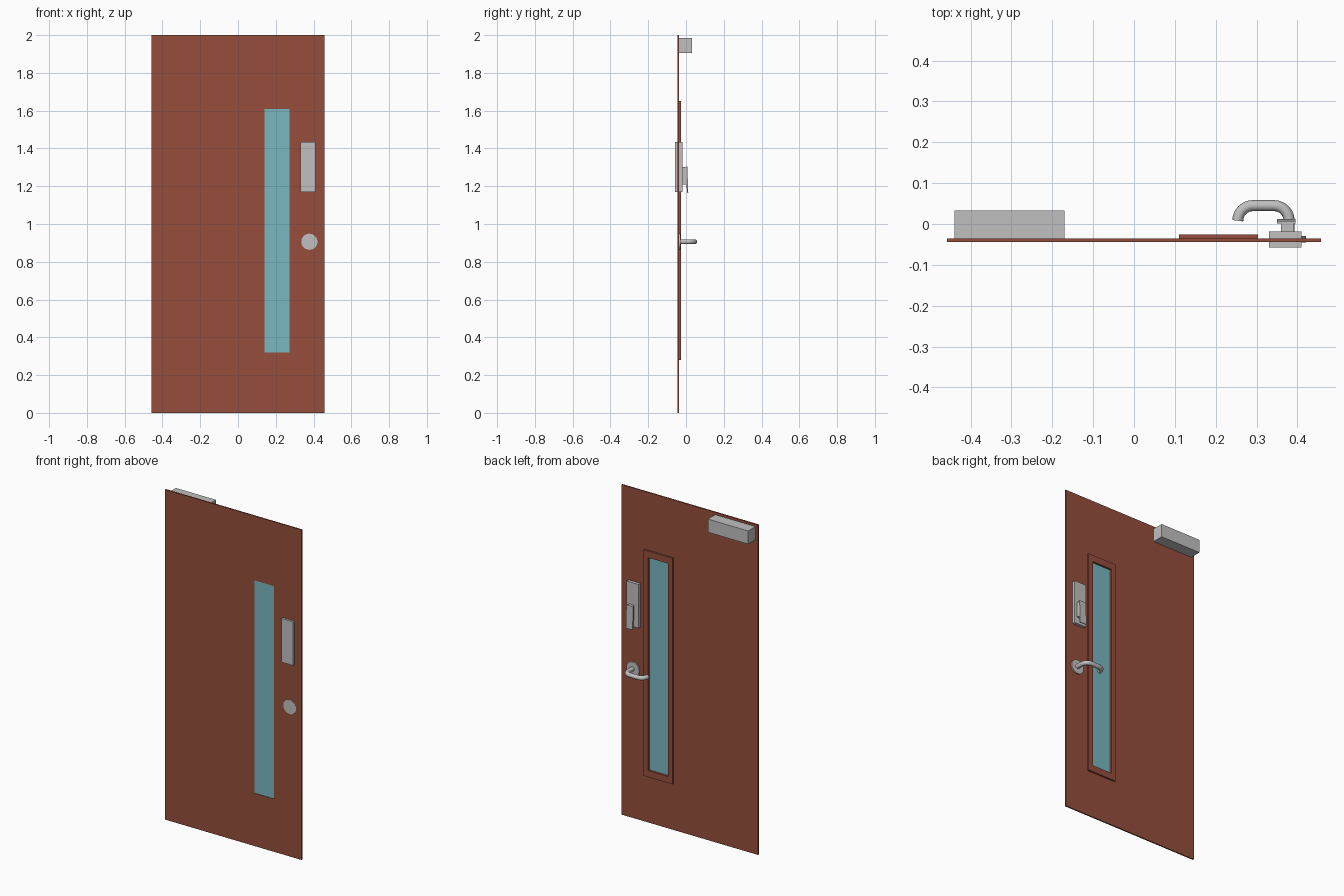
import bpy, bmesh, math
from mathutils import Matrix, Vector

cube = bpy.data.objects.get("Cube")
if cube:
    bpy.data.objects.remove(cube, do_unlink=True)


def material(name, rgb):
    mat = bpy.data.materials.new(name)
    mat.use_nodes = True
    mat.diffuse_color = (*rgb, 1)
    mat.node_tree.nodes["Principled BSDF"].inputs["Base Color"].default_value = (*rgb, 1)
    return mat


BROWN = material("red_brown_paint", (0.305, 0.076, 0.045))
GLASS = material("blue_glass", (0.188, 0.474, 0.527))
METAL = material("brushed_metal", (0.527, 0.527, 0.527))


def finish(name, bm, mat):
    bmesh.ops.recalc_face_normals(bm, faces=bm.faces)
    mesh = bpy.data.meshes.new(name)
    bm.to_mesh(mesh)
    bm.free()
    mesh.materials.append(mat)
    obj = bpy.data.objects.new(name, mesh)
    bpy.context.scene.collection.objects.link(obj)
    return obj


def smooth(obj):
    bpy.ops.object.select_all(action="DESELECT")
    obj.select_set(True)
    bpy.context.view_layer.objects.active = obj
    bpy.ops.object.shade_smooth_by_angle(angle=math.radians(40))


def box(name, xs, ys, zs, mat):
    bm = bmesh.new()
    lo, hi = Vector((xs[0], ys[0], zs[0])), Vector((xs[1], ys[1], zs[1]))
    size = Matrix.Diagonal((*(hi - lo), 1))
    bmesh.ops.create_cube(bm, size=1, matrix=Matrix.Translation((lo + hi) / 2) @ size)
    return finish(name, bm, mat)


def window_panel(name, xs, ys, zs, hole_x, hole_z, mat):
    """Flat slab with a rectangular opening, extruded along y."""
    bm = bmesh.new()
    rings = []
    for x, z in ((xs, zs), (hole_x, hole_z)):
        corners = ((x[0], z[0]), (x[1], z[0]), (x[1], z[1]), (x[0], z[1]))
        rings.append([bm.verts.new((a, ys[0], b)) for a, b in corners])
    outer, inner = rings
    faces = []
    for i in range(4):
        j = (i + 1) % 4
        faces.append(bm.faces.new((outer[i], outer[j], inner[j], inner[i])))
    extruded = bmesh.ops.extrude_face_region(bm, geom=faces, use_keep_orig=True)
    moved = [v for v in extruded["geom"] if isinstance(v, bmesh.types.BMVert)]
    bmesh.ops.translate(bm, verts=moved, vec=(0, ys[1] - ys[0], 0))
    return finish(name, bm, mat)


def side_profile(name, points, xs, mat):
    """Outline in the y-z plane, extruded along x."""
    bm = bmesh.new()
    face = bm.faces.new([bm.verts.new((xs[0], y, z)) for y, z in points])
    extruded = bmesh.ops.extrude_face_region(bm, geom=[face], use_keep_orig=True)
    moved = [v for v in extruded["geom"] if isinstance(v, bmesh.types.BMVert)]
    bmesh.ops.translate(bm, verts=moved, vec=(xs[1] - xs[0], 0, 0))
    return finish(name, bm, mat)


# Door leaf, raised window trim and glass
hole_x, hole_z = (0.14, 0.273), (0.32, 1.61)
window_panel("door_leaf", (-0.458, 0.458), (-0.044, -0.036), (0, 2), hole_x, hole_z, BROWN)
window_panel("window_trim", (0.11, 0.304), (-0.036, -0.026), (0.28, 1.65), hole_x, hole_z, BROWN)
box("window_glass", hole_x, (-0.041, -0.038), hole_z, GLASS)

# Door closer
box("door_closer", (-0.44, -0.17), (-0.036, 0.033), (1.905, 1.985), METAL)

# Lock body passing through the door, with its paddle on the back
box("lock_body", (0.33, 0.41), (-0.057, -0.018), (1.17, 1.435), METAL)
box("paddle_stem", (0.36, 0.392), (-0.018, 0.003), (1.21, 1.302), METAL)
side_profile("lock_paddle", [(0.001, 1.305), (0.007, 1.305), (0.012, 1.165),
                             (0.007, 1.165), (0.001, 1.21)], (0.35, 0.395), METAL)

# Round rose behind the lever, showing on both faces
LEVER_Z = 0.906
bm = bmesh.new()
bmesh.ops.create_cone(bm, cap_ends=True, segments=20, radius1=0.043, radius2=0.043, depth=0.016,
                      matrix=Matrix.Translation((0.378, -0.037, LEVER_Z)) @ Matrix.Rotation(math.pi / 2, 4, "X"))
smooth(finish("lever_rose", bm, METAL))

# Return lever: a round bar swept along a hook-shaped path
BEND, TUBE, SIDES = 0.037, 0.0135, 14
path = [(0.38, -0.03)]
for centre_x, start in ((0.343, 0), (0.291, 90)):
    for step in range(7):
        a = math.radians(start + step * 15)
        path.append((centre_x + BEND * math.cos(a), 0.008 + BEND * math.sin(a)))
bm = bmesh.new()
rings = []
for i, (x, y) in enumerate(path):
    before, after = path[max(i - 1, 0)], path[min(i + 1, len(path) - 1)]
    along = Vector((after[0] - before[0], after[1] - before[1], 0)).normalized()
    side = along.cross(Vector((0, 0, 1)))
    ring = []
    for k in range(SIDES):
        a = math.tau * k / SIDES
        ring.append(bm.verts.new(Vector((x, y, LEVER_Z)) + TUBE * (side * math.cos(a) + Vector((0, 0, math.sin(a))))))
    rings.append(ring)
for first, second in zip(rings, rings[1:]):
    for k in range(SIDES):
        n = (k + 1) % SIDES
        bm.faces.new((first[k], first[n], second[n], second[k]))
bm.faces.new(rings[0])
bm.faces.new(rings[-1])
smooth(finish("lever_handle", bm, METAL))
